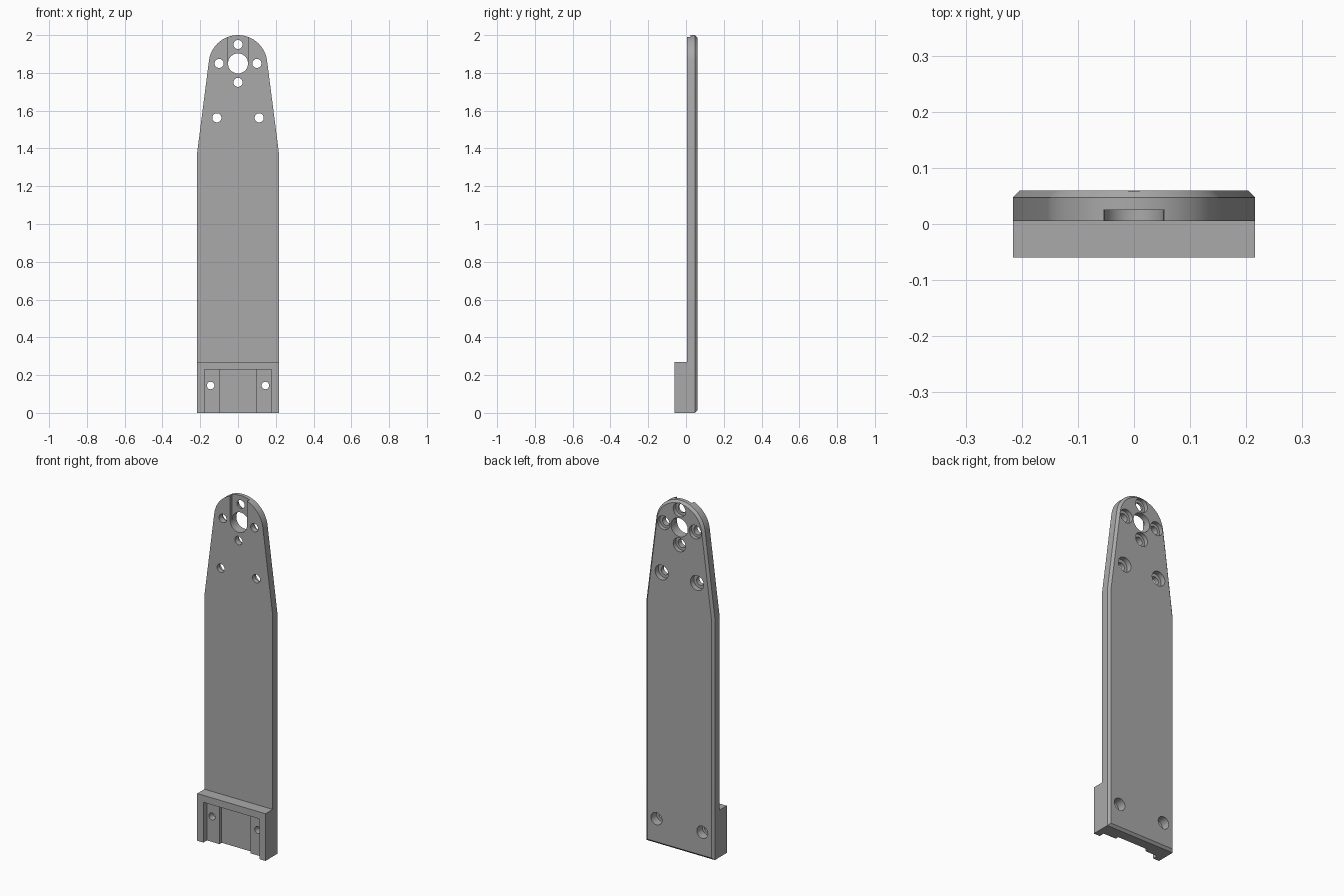
import bpy, bmesh, math
from mathutils import Matrix, Vector

cube = bpy.data.objects.get("Cube")
if cube:
    bpy.data.objects.remove(cube, do_unlink=True)

HALF_W = 0.216
TIP_Z, TIP_R = 1.845, 0.155
FRONT, SHOULDER, BACK = 0.005, 0.047, 0.06
BLOCK_FRONT = -0.06

grey = bpy.data.materials.new("satin_grey")
grey.use_nodes = True
colour = (0.4, 0.4, 0.4, 1)
grey.diffuse_color = colour
grey.node_tree.nodes["Principled BSDF"].inputs["Base Color"].default_value = colour


def make_object(name, bm):
    bmesh.ops.recalc_face_normals(bm, faces=bm.faces)
    mesh = bpy.data.meshes.new(name)
    bm.to_mesh(mesh)
    bm.free()
    mesh.materials.append(grey)
    obj = bpy.data.objects.new(name, mesh)
    bpy.context.collection.objects.link(obj)
    return obj


def box(name, x0, x1, y0, y1, z0, z1):
    bm = bmesh.new()
    size = Matrix.Diagonal((x1 - x0, y1 - y0, z1 - z0, 1))
    centre = Vector((x0 + x1, y0 + y1, z0 + z1)) / 2
    bmesh.ops.create_cube(bm, size=1, matrix=Matrix.Translation(centre) @ size)
    return make_object(name, bm)


def bore(name, x, z, radius, y0, y1, sides=32):
    bm = bmesh.new()
    place = Matrix.Translation((x, (y0 + y1) / 2, z)) @ Matrix.Rotation(math.pi / 2, 4, "X")
    bmesh.ops.create_cone(bm, cap_ends=True, segments=sides, radius1=radius,
                          radius2=radius, depth=y1 - y0, matrix=place)
    return make_object(name, bm)


def combine(target, other, operation):
    mod = target.modifiers.new(operation.lower(), "BOOLEAN")
    mod.operation = operation
    mod.solver = "EXACT"
    mod.object = other
    bpy.context.view_layer.objects.active = target
    bpy.ops.object.modifier_apply(modifier=mod.name)
    bpy.data.objects.remove(other, do_unlink=True)


def outline(inset):
    """Straight sides, a taper and a round tip, drawn inset from the edge."""
    w, r = HALF_W - inset, TIP_R - inset
    start, steps = math.radians(7.1), 40
    points = [(-w, inset), (w, inset), (w, 1.38)]
    for i in range(steps + 1):
        a = start + (math.pi - 2 * start) * i / steps
        points.append((r * math.cos(a), TIP_Z + r * math.sin(a)))
    return points + [(-w, 1.38)]


# Long plate with a chamfered back edge
bm = bmesh.new()
rings = [[bm.verts.new((x, y, z)) for x, z in outline(inset)]
         for y, inset in ((FRONT, 0), (SHOULDER, 0), (BACK, BACK - SHOULDER))]
for lower, upper in zip(rings, rings[1:]):
    for i in range(len(lower)):
        j = (i + 1) % len(lower)
        bm.faces.new((lower[i], lower[j], upper[j], upper[i]))
bm.faces.new(rings[0])
bm.faces.new(rings[-1])
plate = make_object("mounting_plate", bm)

# Foot block on the front, with a stepped recess open at the bottom
foot = box("foot_block", -HALF_W, HALF_W, BLOCK_FRONT, 0.02, 0, 0.27)
combine(foot, box("recess", -0.177, 0.177, -0.1, -0.028, -0.1, 0.23), "DIFFERENCE")
combine(foot, box("deep_recess", -0.098, 0.098, -0.1, -0.008, -0.1, 0.23), "DIFFERENCE")
combine(plate, foot, "UNION")

# Front groove running from the centre hole out through the tip
combine(plate, box("groove", -0.054, 0.054, -0.05, 0.025, 1.85, 2.1), "DIFFERENCE")
combine(plate, bore("centre_hole", 0, 1.85, 0.053, -0.1, 0.1, 48), "DIFFERENCE")

# Screw holes, each with a wider bore from the back: x, z, radius, bore radius, bore floor
screws = [(0, 1.95, 0.024, 0.039, 0.037), (0, 1.75, 0.024, 0.039, 0.037)]
for side in (-1, 1):
    screws += [(side * 0.1, 1.85, 0.024, 0.039, 0.037),
               (side * 0.112, 1.562, 0.024, 0.042, 0.03),
               (side * 0.145, 0.145, 0.02, 0.035, 0.01)]
for x, z, radius, wide, floor in screws:
    combine(plate, bore("screw_hole", x, z, radius, -0.1, 0.1), "DIFFERENCE")
    combine(plate, bore("counterbore", x, z, wide, floor, 0.1), "DIFFERENCE")

# Smooth curves, sharp edges
bpy.ops.object.select_all(action="DESELECT")
plate.select_set(True)
bpy.context.view_layer.objects.active = plate
bpy.ops.object.shade_smooth_by_angle(angle=math.radians(25))
